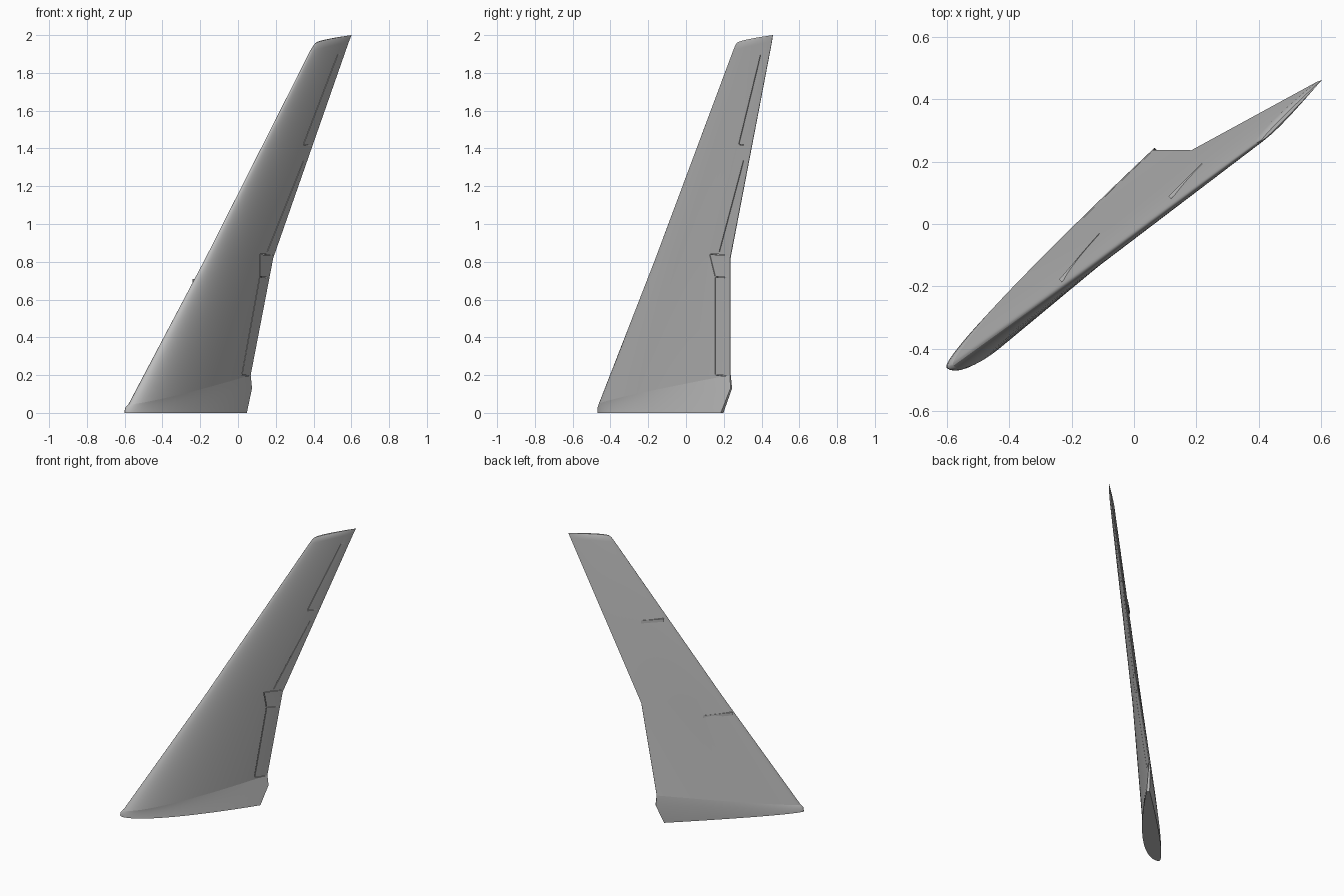
import bpy, bmesh, math
from mathutils import Vector

if "Cube" in bpy.data.objects:
    bpy.data.objects.remove(bpy.data.objects["Cube"])

HALF = math.sqrt(0.5)
SIDE = 28  # steps along the chord on each side


def place(c, n, z):
    """Chord, thickness and height axes to world axes."""
    return Vector(((c + n) * HALF, (c - n) * HALF, z))


def paint(name, rgb):
    mat = bpy.data.materials.new(name)
    mat.use_nodes = True
    mat.diffuse_color = (*rgb, 1)
    mat.node_tree.nodes["Principled BSDF"].inputs["Base Color"].default_value = (*rgb, 1)
    return mat


def make(name, bm, mat):
    bmesh.ops.recalc_face_normals(bm, faces=bm.faces)
    mesh = bpy.data.meshes.new(name)
    bm.to_mesh(mesh)
    bm.free()
    mesh.materials.append(mat)
    obj = bpy.data.objects.new(name, mesh)
    bpy.context.collection.objects.link(obj)
    return obj


def half_thickness(f):
    return 5 * (0.2969 * math.sqrt(f) - 0.126 * f - 0.3516 * f**2
                + 0.2843 * f**3 - 0.1036 * f**4)


def section(lead, trail, thick, camber, blunt, bow=0):
    """Closed aerofoil loop between a leading and a trailing point (c, n, z)."""
    lead, trail = Vector(lead), Vector(trail)
    loop = []
    for i in range(-SIDE, SIDE + 1):
        f = (1 - math.cos(math.pi * abs(i) / SIDE)) / 2
        p = lead.lerp(trail, f)
        g = f ** 0.6
        side = 1 if i > 0 else -1
        p.y += 4 * camber * g * (1 - g) + side * (half_thickness(f) * thick + blunt * f)
        p.z += bow * 4 * math.sqrt(f) * (1 - math.sqrt(f))
        loop.append(place(*p))
    return loop


def trail_c(z):
    return 0.297 + 0.384 * (z - 0.82) if z > 0.82 else 0.212 + 0.137 * (z - 0.2)


def trail_n(z):
    return -0.035 + 0.114 * (z - 0.82) if z > 0.82 else -0.12 + 0.137 * (z - 0.2)


grey = paint("light grey", (0.5, 0.5, 0.5))

# Wing skin: root fairing, inner panel, outer panel and rounded tip
rings = [
    section((-0.75, -0.098, 0), (0.163, -0.107, 0), 0.105, 0.027, 0.010),
    section((-0.748, -0.096, 0.025), (0.219, -0.12, 0.13), 0.105, 0.027, 0.006),
    section((-0.73, -0.088, 0.045), (0.212, -0.12, 0.2), 0.105, 0.026, 0.003),
    section((-0.232, -0.008, 0.82), (0.297, -0.035, 0.82), 0.058, 0.004, 0.002),
    section((0.447, 0.094, 1.915), (0.736, 0.093, 1.965), 0.026, 0, 0.001, 0.003),
    section((0.468, 0.098, 1.945), (0.746, 0.098, 1.991), 0.021, 0, 0.001, 0.006),
    section((0.479, 0.1, 1.955), (0.75, 0.099, 2.0), 0.010, 0, 0.0008, 0.008),
]
bm = bmesh.new()
loops = [[bm.verts.new(p) for p in ring] for ring in rings]
for low, high in zip(loops, loops[1:]):
    for i in range(len(low)):
        j = (i + 1) % len(low)
        bm.faces.new((low[i], low[j], high[j], high[i]))
bm.faces.new(loops[0])
bm.faces.new(loops[-1])
# Crease where the fairing meets the wing and where the trailing edge kinks
for loop in loops[2:3]:
    for a, b in zip(loop, loop[1:]):
        bm.edges.get((a, b)).smooth = False
wing = make("wing", bm, grey)

# Hinge and end gaps of the flaps and ailerons, as (c, z) start and end
gaps = [((0.124, 0.2), (0.191, 0.72)), ((0.191, 0.72), (0.17, 0.84)),
        ((0.233, 0.85), (0.463, 1.34)), ((0.442, 1.42), (0.654, 1.9))]
for c, z in ((0.124, 0.2), (0.191, 0.72), (0.17, 0.84), (0.442, 1.42), (0.654, 1.9)):
    gaps.append(((c, z), (trail_c(z) - 0.012, z - 0.004)))

bm = bmesh.new()
for k, (a, b) in enumerate(gaps):
    a, b = Vector(a), Vector(b)
    along = (b - a).normalized()
    a, b = a + along * 0.0035, b - along * 0.0035
    across = Vector((-along.y, along.x)) * 0.0018
    corners = [a - across, b - across, b + across, a + across]
    rows = [[bm.verts.new(place(p.x, trail_n(p.y) + h, p.y)) for p in corners]
            for h in (0.003, 0.12)]
    bm.faces.new(rows[0])
    bm.faces.new(rows[1])
    for i in range(4):
        j = (i + 1) % 4
        bm.faces.new((rows[0][i], rows[0][j], rows[1][j], rows[1][i]))
cutter = make("gap_cutter", bm, grey)
cutter.hide_render = True

cut = wing.modifiers.new("gaps", "BOOLEAN")
cut.operation = "DIFFERENCE"
cut.solver = "EXACT"
cut.object = cutter
bpy.ops.object.select_all(action="DESELECT")
wing.select_set(True)
bpy.context.view_layer.objects.active = wing
for poly in wing.data.polygons:
    poly.use_smooth = True
bpy.ops.object.modifier_apply(modifier=cut.name)
bpy.data.objects.remove(cutter)
bpy.ops.object.shade_smooth_by_angle(angle=math.radians(30))

# Two small fences on the back face
for name, c0, c1, n0, n1, z in (("inner_fence", -0.295, -0.10, -0.038, -0.052, 0.70),
                                ("outer_fence", 0.141, 0.29, 0.021, 0.021, 1.37)):
    bm = bmesh.new()
    bmesh.ops.create_cube(bm, size=1)
    for v in bm.verts:
        t = v.co.x + 0.5
        v.co = place(c0 + (c1 - c0) * t, n0 + (n1 - n0) * t + v.co.y * 0.012,
                     z + v.co.z * 0.02)
    make(name, bm, grey)
